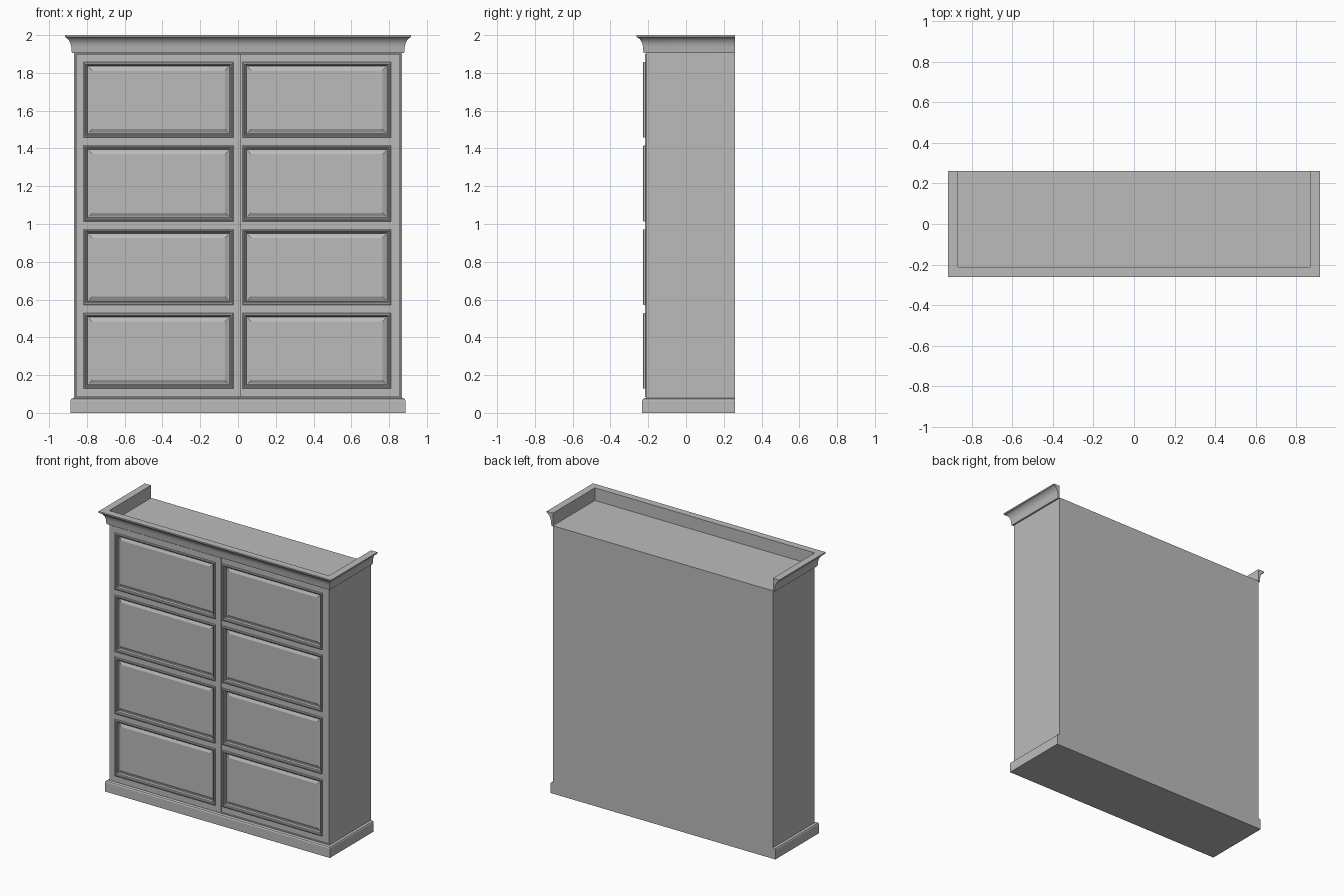
import bpy, bmesh

cube = bpy.data.objects.get("Cube")
if cube:
    bpy.data.objects.remove(cube, do_unlink=True)

HALF_W, FRONT, BACK = 0.867, -0.212, 0.26
BODY_TOP, DOOR_BOTTOM, DOOR_TOP = 1.91, 0.085, 1.9
ROWS = [(0.128 + 0.443 * i, 0.529 + 0.443 * i) for i in range(4)]

grey = bpy.data.materials.new("warm_grey_paint")
grey.use_nodes = True
COLOUR = (0.5, 0.5, 0.5, 1)
grey.diffuse_color = COLOUR
grey.node_tree.nodes["Principled BSDF"].inputs["Base Color"].default_value = COLOUR


def finish(name, bm, smooth=False):
    bmesh.ops.recalc_face_normals(bm, faces=bm.faces)
    mesh = bpy.data.meshes.new(name)
    bm.to_mesh(mesh)
    bm.free()
    obj = bpy.data.objects.new(name, mesh)
    bpy.context.collection.objects.link(obj)
    mesh.materials.append(grey)
    if smooth:
        bpy.ops.object.select_all(action="DESELECT")
        obj.select_set(True)
        bpy.context.view_layer.objects.active = obj
        bpy.ops.object.shade_smooth_by_angle(angle=0.6)
    return obj


def add_box(bm, x0, x1, y0, y1, z0, z1):
    verts = bmesh.ops.create_cube(bm, size=1)["verts"]
    for v in verts:
        v.co.x = x1 if v.co.x > 0 else x0
        v.co.y = y1 if v.co.y > 0 else y0
        v.co.z = z1 if v.co.z > 0 else z0


def bridge(bm, a, b, closed=True):
    n = len(a)
    for i in range(n if closed else n - 1):
        j = (i + 1) % n
        bm.faces.new((a[i], a[j], b[j], b[i]))


def wrap_moulding(name, profile, smooth=False):
    """Sweep a closed (offset, height) profile round the sides and front."""
    bm = bmesh.new()
    stations = []
    for sx, y, k in ((-1, BACK, 0), (-1, FRONT, 1), (1, FRONT, 1), (1, BACK, 0)):
        stations.append([bm.verts.new((sx * (HALF_W + o), y - k * o, z)) for o, z in profile])
    for a, b in zip(stations, stations[1:]):
        bridge(bm, a, b)
    bm.faces.new(stations[0])
    bm.faces.new(stations[-1])
    return finish(name, bm, smooth)


def raised_panel(name, x0, x1, z0, z1, front):
    """Nested rectangles: applied moulding, recess, bevel and raised field."""
    bm = bmesh.new()
    steps = [(0, 0), (0, 0.008), (0.004, 0.011), (0.01, 0.011), (0.013, 0.004),
             (0.018, 0.002), (0.021, -0.012), (0.027, -0.012), (0.045, -0.003)]
    previous = None
    for inset, out in steps:
        y = front - out
        ring = [bm.verts.new(p) for p in (
            (x0 + inset, y, z0 + inset), (x1 - inset, y, z0 + inset),
            (x1 - inset, y, z1 - inset), (x0 + inset, y, z1 - inset))]
        if previous:
            bridge(bm, previous, ring)
        previous = ring
    bm.faces.new(previous)
    finish(name, bm)


def door(name, x0, x1, px0, px1, front, back):
    # Stiles and rails around the panel openings
    bm = bmesh.new()
    add_box(bm, x0, px0, front, back, DOOR_BOTTOM, DOOR_TOP)
    add_box(bm, px1, x1, front, back, DOOR_BOTTOM, DOOR_TOP)
    edges = [DOOR_BOTTOM] + [z for row in ROWS for z in row] + [DOOR_TOP]
    for z0, z1 in zip(edges[::2], edges[1::2]):
        add_box(bm, px0, px1, front, back, z0, z1)
    finish(name + "_frame", bm)
    for i, (z0, z1) in enumerate(ROWS):
        raised_panel(f"{name}_panel_{i + 1}", px0, px1, z0, z1, front)


# Cabinet body
bm = bmesh.new()
add_box(bm, -HALF_W, HALF_W, -0.19, BACK, 0, BODY_TOP)
finish("cabinet_body", bm)

# Face frame around the doors
bm = bmesh.new()
for s in (-1, 1):
    add_box(bm, *sorted((s * 0.857, s * HALF_W)), FRONT, -0.19, 0, BODY_TOP)
add_box(bm, -0.857, 0.857, FRONT, -0.19, 0, DOOR_BOTTOM - 0.003)
add_box(bm, -0.857, 0.857, FRONT, -0.19, DOOR_TOP + 0.003, BODY_TOP)
finish("face_frame", bm)

# Overlapping sliding doors, one running in front of the other
door("front_sliding_door", -0.855, 0.016, -0.817, -0.024, -0.217, -0.206)
door("rear_sliding_door", 0.0, 0.855, 0.024, 0.81, -0.206, -0.192)

# Plinth and coved cornice
wrap_moulding("plinth", [(0, 0), (0.02, 0), (0.02, 0.066), (0.016, 0.074), (0.006, 0.078), (0, 0.078)])
wrap_moulding("cornice", [(0, 1.905), (0.012, 1.905), (0.014, 1.915), (0.016, 1.94),
                          (0.02, 1.957), (0.027, 1.971), (0.036, 1.982), (0.047, 1.989),
                          (0.05, 1.99), (0.05, 2.0), (0, 2.0)], smooth=True)
